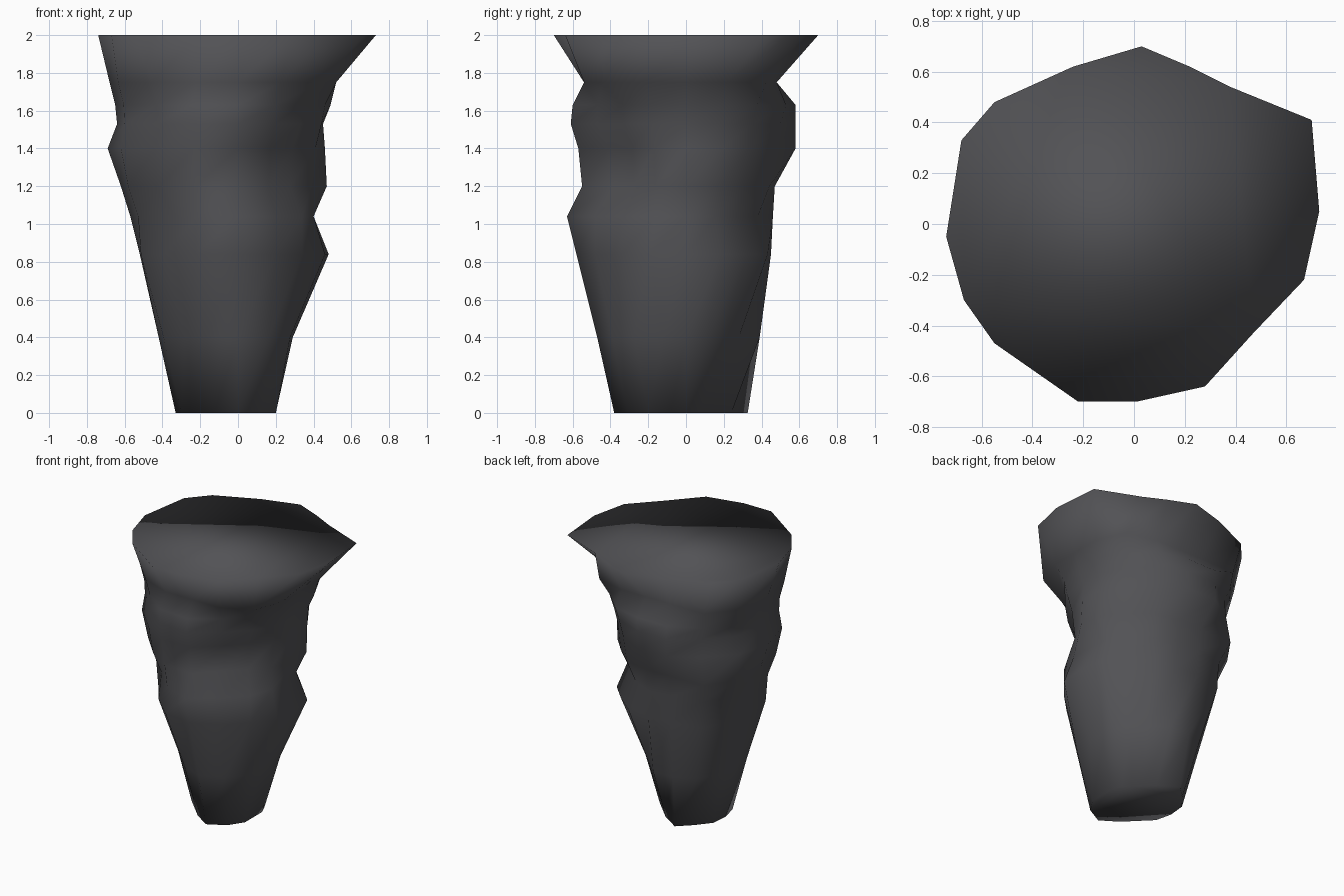
import bpy, bmesh, math

if "Cube" in bpy.data.objects:
    bpy.data.objects.remove(bpy.data.objects["Cube"])

# one dark stone colour
stone = bpy.data.materials.new("dark_stone")
stone.diffuse_color = (0.085, 0.085, 0.092, 1)
stone.use_nodes = True
stone.node_tree.nodes["Principled BSDF"].inputs["Base Color"].default_value = stone.diffuse_color

# height, then reach towards: right, back-right, back, back-left, left, front-left, front, front-right
LEVELS = [
    (0.00, .20, .17, .35, .33, .33, .30, .38, .31),
    (0.40, .29, .28, .39, .44, .42, .40, .47, .39),
    (0.84, .48, .45, .45, .57, .52, .55, .58, .48),
    (1.04, .40, .38, .46, .58, .57, .53, .63, .48),
    (1.20, .47, .45, .47, .66, .62, .59, .55, .39),
    (1.40, .46, .47, .58, .63, .69, .62, .57, .41),
    (1.53, .45, .50, .58, .62, .64, .61, .61, .47),
    (1.63, .49, .53, .58, .66, .65, .61, .60, .47),
    (1.75, .52, .60, .48, .69, .68, .64, .54, .62),
]
# outline of the flat flared top
RIM = [(.73, .05), (.70, .41), (.38, .54), (.22, .62), (.03, .70), (-.24, .62),
       (-.55, .48), (-.68, .33), (-.74, -.05), (-.67, -.30), (-.55, -.47),
       (-.22, -.70), (.01, -.70), (.28, -.64), (.47, -.43), (.67, -.22)]
N = len(RIM)


def ring(level):
    """Cross-section that never leaves the eight measured side planes."""
    z, reach = level[0], level[1:]
    pts = []
    for k in range(N):
        a = 2 * math.pi * k / N
        i = k // 2
        r = reach[i] if k % 2 == 0 else 1.04 * (reach[i] + reach[(i + 1) % 8]) / 2
        for n, h in enumerate(reach):
            c = math.cos(a - n * math.pi / 4)
            if c > 0.1:
                r = min(r, h / c)
        pts.append((r * math.cos(a), r * math.sin(a), z))
    return pts


# rock pillar: stacked rings, closed at both ends
bm = bmesh.new()
rings = [[bm.verts.new(p) for p in ring(lv)] for lv in LEVELS]
rings.append([bm.verts.new((x, y, 2)) for x, y in RIM])
for low, high in zip(rings, rings[1:]):
    for k in range(N):
        j = (k + 1) % N
        bm.faces.new((low[k], low[j], high[j], high[k]))
bm.faces.new(rings[0][::-1])
bm.faces.new(rings[-1])
bmesh.ops.recalc_face_normals(bm, faces=bm.faces)
for f in bm.faces:
    f.smooth = True

mesh = bpy.data.meshes.new("rock_pillar")
bm.to_mesh(mesh)
bm.free()
mesh.materials.append(stone)
bpy.context.collection.objects.link(bpy.data.objects.new("rock_pillar", mesh))
